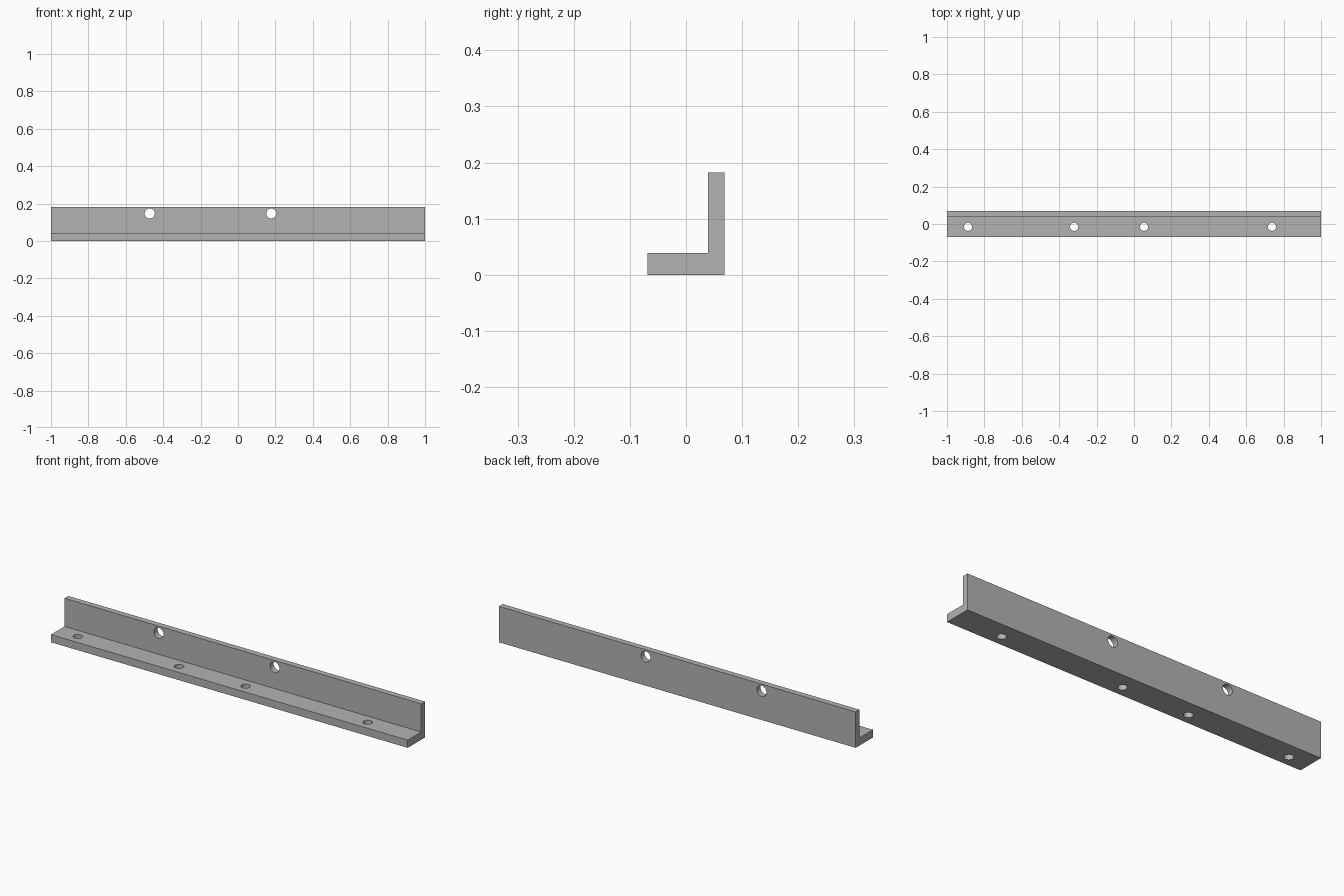
import bpy, bmesh, math

if "Cube" in bpy.data.objects:
    bpy.data.objects.remove(bpy.data.objects["Cube"])

steel = bpy.data.materials.new("plain grey")
steel.diffuse_color = (0.45, 0.45, 0.45, 1)
steel.use_nodes = True
steel.node_tree.nodes["Principled BSDF"].inputs["Base Color"].default_value = steel.diffuse_color

# L-shaped section extruded along x
profile = [(-0.069, 0), (0.069, 0), (0.069, 0.182),
           (0.039, 0.182), (0.039, 0.039), (-0.069, 0.039)]
bm = bmesh.new()
section = bm.faces.new([bm.verts.new((-1, y, z)) for y, z in profile])
ext = bmesh.ops.extrude_face_region(bm, geom=[section])
bmesh.ops.translate(bm, vec=(2, 0, 0),
                    verts=[v for v in ext["geom"] if isinstance(v, bmesh.types.BMVert)])
bmesh.ops.recalc_face_normals(bm, faces=bm.faces)
mesh = bpy.data.meshes.new("angle_bracket")
bm.to_mesh(mesh)
bm.free()
mesh.materials.append(steel)
bracket = bpy.data.objects.new("angle_bracket", mesh)
bpy.context.collection.objects.link(bracket)


def drill(location, radius, rotation=(0, 0, 0)):
    """Cut a round hole through the bracket."""
    bpy.ops.mesh.primitive_cylinder_add(vertices=32, radius=radius, depth=0.1,
                                        location=location, rotation=rotation)
    cutter = bpy.context.object
    cutter.name = "hole_cutter"
    cutter.hide_render = True
    cutter.data.materials.append(steel)
    mod = bracket.modifiers.new("hole", "BOOLEAN")
    mod.operation = "DIFFERENCE"
    mod.solver = "EXACT"
    mod.object = cutter
    bpy.context.view_layer.objects.active = bracket
    bpy.ops.object.modifier_apply(modifier=mod.name)
    bpy.data.objects.remove(cutter)


# Holes through the upright wall
for x in (-0.472, 0.178):
    drill((x, 0.054, 0.147), 0.027, (math.pi / 2, 0, 0))

# Holes through the base flange
for x in (-0.888, -0.32, 0.053, 0.738):
    drill((x, -0.015, 0.02), 0.022)

# Smooth hole walls, sharp edges elsewhere
bpy.ops.object.select_all(action="DESELECT")
bracket.select_set(True)
bpy.context.view_layer.objects.active = bracket
bpy.ops.object.shade_smooth_by_angle(angle=math.radians(30))
